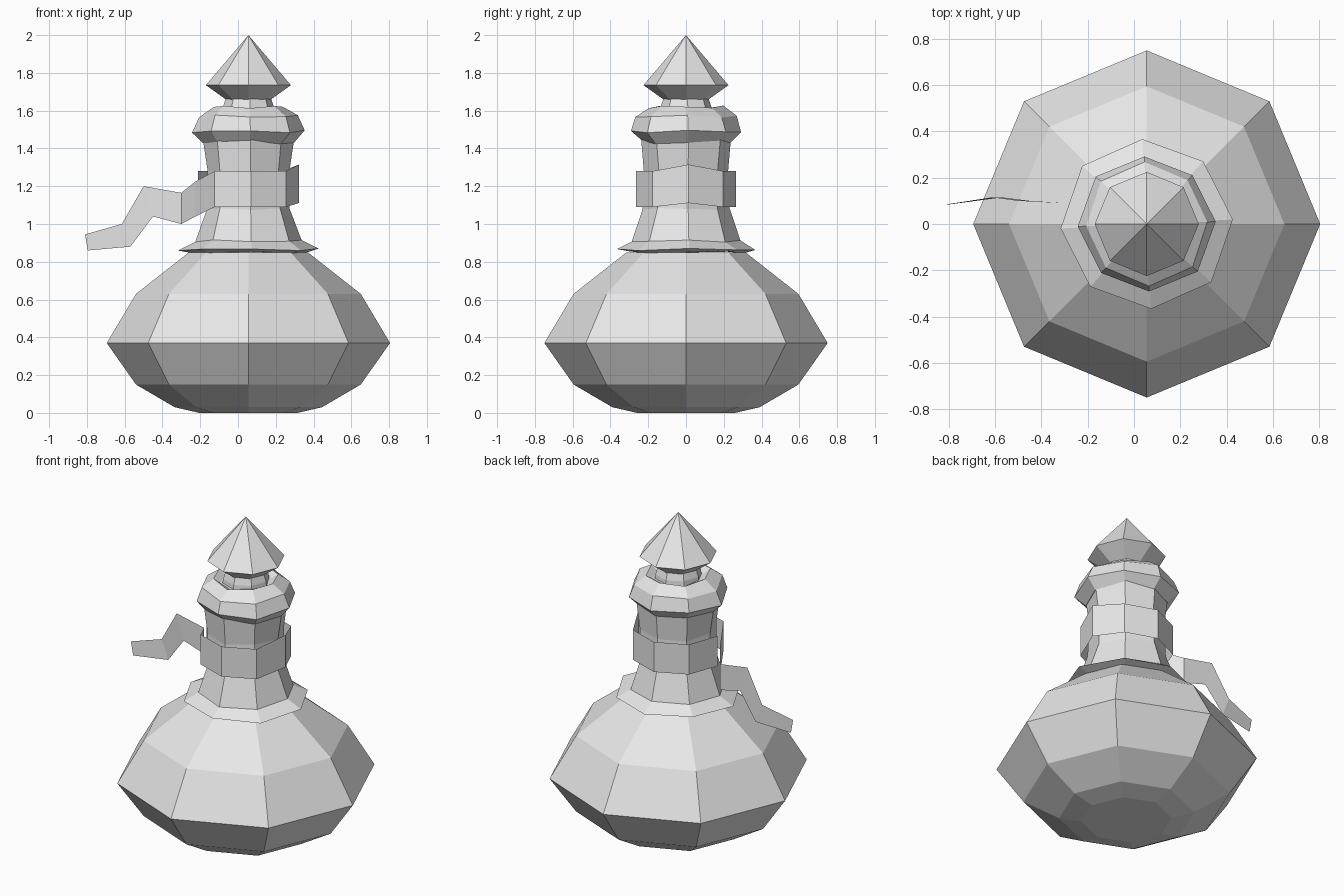
import bpy, bmesh, math

cube = bpy.data.objects.get("Cube")
if cube:
    bpy.data.objects.remove(cube)

SIDES = 8
AXIS_X = 0.055

grey = bpy.data.materials.new("plain_grey")
grey.use_nodes = True
colour = (0.8, 0.8, 0.8, 1)
grey.diffuse_color = colour
grey.node_tree.nodes["Principled BSDF"].inputs["Base Color"].default_value = colour


def finish(name, bm, solid=True):
    if solid:
        bmesh.ops.recalc_face_normals(bm, faces=bm.faces[:])
    mesh = bpy.data.meshes.new(name)
    bm.to_mesh(mesh)
    bm.free()
    mesh.materials.append(grey)
    obj = bpy.data.objects.new(name, mesh)
    bpy.context.collection.objects.link(obj)
    return obj


def lathe(name, profile, twist=0, wobble=0):
    """Eight-sided turned part; radius 0 makes a point, wobble a hand-made look."""
    bm = bmesh.new()
    rings = []
    for k, (r, z) in enumerate(profile):
        ring = []
        for i in range(1 if r == 0 else SIDES):
            a = math.radians(twist) + math.tau * i / SIDES
            rr = r + wobble * math.cos(2 * a + k)
            zz = z + wobble * math.sin(3 * a + k)
            ring.append(bm.verts.new((AXIS_X + rr * math.cos(a), rr * math.sin(a), zz)))
        rings.append(ring)
    for low, high in zip(rings, rings[1:]):
        for i in range(SIDES):
            j = (i + 1) % SIDES
            if len(high) == 1:
                bm.faces.new((low[i], low[j], high[0]))
            else:
                bm.faces.new((low[i], low[j], high[j], high[i]))
    for ring in (rings[0], rings[-1]):
        if len(ring) > 1:
            bm.faces.new(ring)
    return finish(name, bm)


# Round bulb of the flask
lathe("flask_body", [(0.26, 0), (0.39, 0.03), (0.595, 0.15), (0.75, 0.37),
                     (0.595, 0.63), (0.315, 0.85)])

# Neck with a flared collar resting on the bulb
lathe("neck", [(0.31, 0.85), (0.37, 0.865), (0.285, 0.91), (0.225, 1.08),
               (0.22, 1.28), (0.24, 1.45)], twist=3, wobble=0.006)

# Thick rolled lip around the mouth
lathe("lip", [(0.235, 1.43), (0.295, 1.49), (0.265, 1.57), (0.19, 1.62),
              (0.145, 1.595)], twist=2, wobble=0.007)

# Stopper stem and its pointed knob
lathe("stopper_stem", [(0.14, 1.57), (0.135, 1.62), (0.12, 1.665)], twist=4)
lathe("stopper_knob", [(0.12, 1.66), (0.225, 1.735), (0, 2.0)])

# Ribbon wrapped round the neck, running off into a loose tail
strip = []
for i in range(4, -4, -1):
    a = math.radians(3) + math.tau * i / SIDES
    lift = 0.035 if i == 0 else 0
    strip.append((AXIS_X + 0.268 * math.cos(a), 0.264 * math.sin(a),
                  1.09 + lift * 0.6, 1.28 + lift))
strip += [(-0.225, -0.02, 1.04, 1.225)]
# Tail: lower x, upper x, y, lower z, upper z
tail = [(-0.3, -0.3, 0.09, 1.0, 1.165), (-0.45, -0.5, 0.1, 1.04, 1.2),
        (-0.57, -0.615, 0.115, 0.88, 1.0), (-0.795, -0.81, 0.085, 0.86, 0.945)]
strip = [(x, x, y, z0, z1) for x, y, z0, z1 in strip] + tail

bm = bmesh.new()
pairs = [(bm.verts.new((x0, y, z0)), bm.verts.new((x1, y, z1)))
         for x0, x1, y, z0, z1 in strip]
for (a, b), (c, d) in zip(pairs, pairs[1:]):
    bm.faces.new((c, a, b, d))
# Make the wrapped part face outwards
bm.normal_update()
bm.faces.ensure_lookup_table()
first = bm.faces[2]
centre = first.calc_center_median()
if first.normal.x * (centre.x - AXIS_X) + first.normal.y * centre.y < 0:
    bmesh.ops.reverse_faces(bm, faces=bm.faces[:])
finish("neck_ribbon", bm, solid=False)
